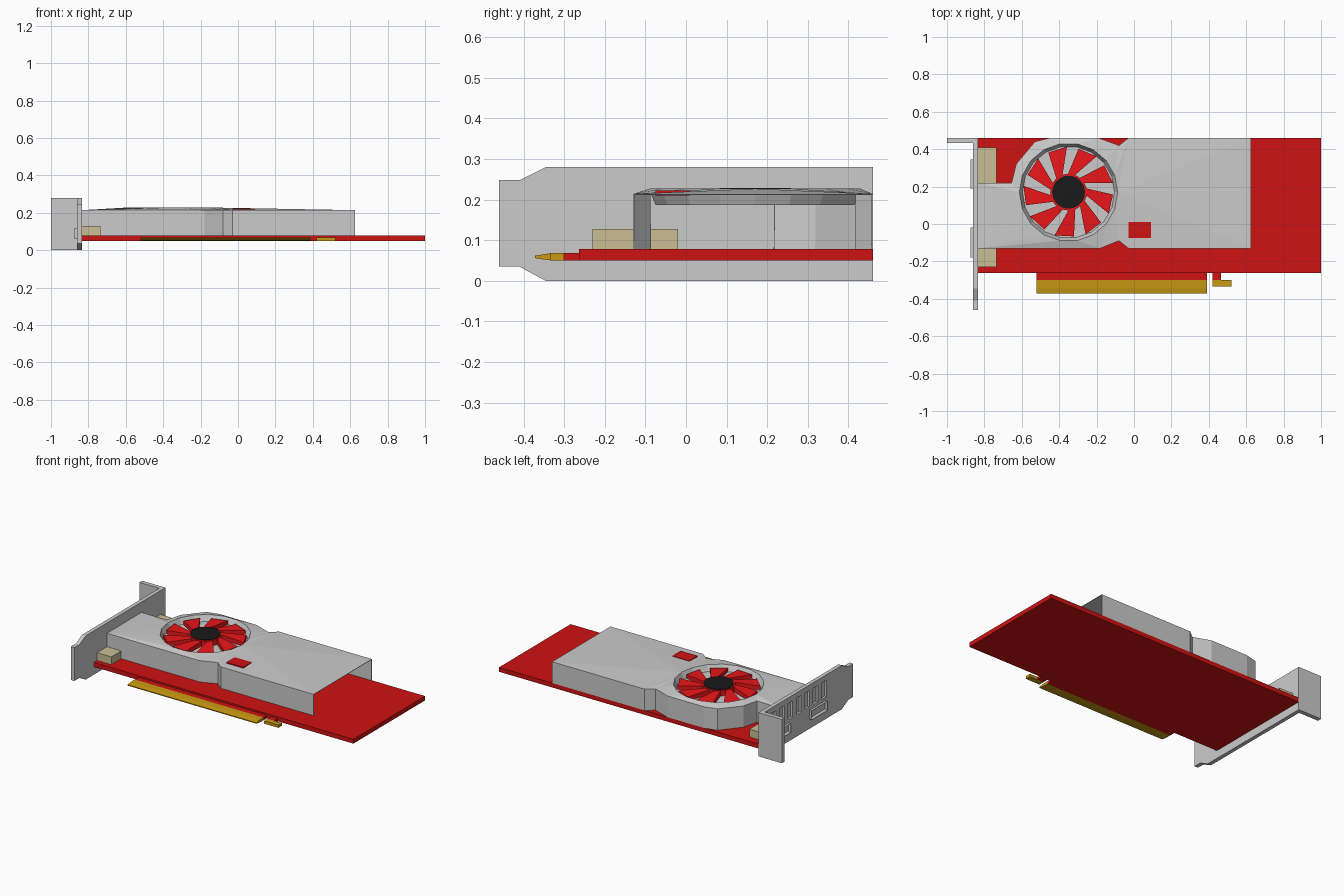
import bpy, bmesh, math
from mathutils import Vector

if "Cube" in bpy.data.objects:
    bpy.data.objects.remove(bpy.data.objects["Cube"])


def material(name, rgb):
    m = bpy.data.materials.new(name)
    m.diffuse_color = (*rgb, 1)
    m.use_nodes = True
    m.node_tree.nodes["Principled BSDF"].inputs["Base Color"].default_value = m.diffuse_color
    return m


RED = material("red", (0.62, 0.006, 0.006))
BRIGHT = material("bright_red", (0.82, 0.008, 0.01))
GOLD = material("gold", (0.58, 0.32, 0.006))
TAN = material("tan", (0.60, 0.52, 0.30))
BLACK = material("black", (0.01, 0.01, 0.01))


def finish(name, bm, mat=None):
    me = bpy.data.meshes.new(name)
    bm.to_mesh(me)
    bm.free()
    ob = bpy.data.objects.new(name, me)
    bpy.context.collection.objects.link(ob)
    if mat:
        me.materials.append(mat)
    return ob


def add_prism(bm, pts, lo, hi, axis="z"):
    """Extrude a 2D outline; axis z takes (x, y) points, axis x takes (y, z)."""
    def put(p, h):
        return (p[0], p[1], h) if axis == "z" else (h, p[0], p[1])
    a = [bm.verts.new(put(p, lo)) for p in pts]
    b = [bm.verts.new(put(p, hi)) for p in pts]
    faces = [bm.faces.new(a), bm.faces.new(b)]
    for i in range(len(pts)):
        j = (i + 1) % len(pts)
        faces.append(bm.faces.new((a[i], a[j], b[j], b[i])))
    bmesh.ops.recalc_face_normals(bm, faces=faces)
    return faces


def prism(name, pts, lo, hi, mat=None, axis="z"):
    bm = bmesh.new()
    add_prism(bm, pts, lo, hi, axis)
    return finish(name, bm, mat)


def rect(x0, x1, y0, y1):
    return [(x0, y0), (x1, y0), (x1, y1), (x0, y1)]


def circle(r, n):
    return [(FX + r * math.cos(math.tau * i / n), FY + r * math.sin(math.tau * i / n)) for i in range(n)]


FX, FY = -0.35, 0.17  # fan centre

# circuit board with the tabs that carry the contacts
prism("circuit_board", rect(-0.835, 1, -0.263, 0.46), 0.05, 0.078, RED)
prism("edge_tab", rect(-0.52, 0.39, -0.30, -0.262), 0.05, 0.068, RED)
prism("hook_tab", rect(0.42, 0.465, -0.30, -0.262), 0.05, 0.068, RED)

# gold contacts: bevelled strip and small retention hook
prism("edge_contacts", [(-0.30, 0.05), (-0.30, 0.068), (-0.34, 0.067), (-0.372, 0.062),
                        (-0.372, 0.056), (-0.34, 0.051)], -0.52, 0.39, GOLD, "x")
prism("retention_hook", rect(0.42, 0.52, -0.335, -0.30), 0.05, 0.068, GOLD)

# mounting bracket plate with recessed vent slots
bracket = prism("bracket_plate", [(-0.46, 0.035), (-0.41, 0.035), (-0.345, 0), (0.46, 0),
                                  (0.46, 0.28), (-0.345, 0.28), (-0.41, 0.248), (-0.46, 0.248)],
                -0.86, -0.835, axis="x")
bm = bmesh.new()
for i in range(7):
    y = 0.345 - 0.085 * i
    add_prism(bm, rect(y - 0.024, y + 0.024, 0.14, 0.245), -0.9, -0.846, "x")
cutter = finish("slot_cutter", bm)
cutter.hide_render = True
mod = bracket.modifiers.new("slots", "BOOLEAN")
mod.operation, mod.solver, mod.object = "DIFFERENCE", "EXACT", cutter
bpy.context.view_layer.objects.active = bracket
bpy.ops.object.modifier_apply(modifier=mod.name)
bpy.data.objects.remove(cutter)
prism("bracket_flange", rect(-1, -0.858, 0.433, 0.46), 0, 0.28)

# video ports: hollow frame outside the bracket, tan housing inside
for side, y0, y1, h0, h1 in (("left", 0.19, 0.345, 0.22, 0.41), ("right", -0.18, -0.02, -0.23, -0.02)):
    bm = bmesh.new()
    faces = add_prism(bm, rect(y0, y1, 0.06, 0.118), -0.875, -0.855, "x")
    front = faces[0]
    bmesh.ops.inset_region(bm, faces=[front], thickness=0.012)
    bmesh.ops.translate(bm, verts=front.verts[:], vec=(0.013, 0, 0))
    finish("port_frame_" + side, bm)
    prism("port_housing_" + side, rect(-0.835, -0.735, h0, h1), 0.076, 0.128, TAN)

# cooler shroud: thin shell, open at both ends, with a fan bowl sunk in the top
outline = [(-0.835, 0.22), (-0.655, 0.22), (-0.63, 0.32), (-0.53, 0.44), (-0.45, 0.46), (-0.19, 0.46),
           (-0.08, 0.42), (-0.03, 0.46), (0.625, 0.46), (0.625, -0.13), (-0.03, -0.13),
           (-0.08, -0.09), (-0.18, -0.13), (-0.835, -0.13)]
N = 18
bm = bmesh.new()


def ring(pts, z):
    return [bm.verts.new((*p, z)) for p in pts]


top, foot = ring(outline, 0.214), ring(outline, 0.077)
lip, floor = ring(circle(0.263, N), 0.227), ring(circle(0.246, N), 0.19)
edges = []
for loop in (top, lip):
    for i in range(len(loop)):
        edges.append(bm.edges.new((loop[i], loop[(i + 1) % len(loop)])))
bmesh.ops.triangle_fill(bm, use_beauty=True, use_dissolve=False, edges=edges, normal=(0, 0, 1))
for i in range(len(top)):
    j = (i + 1) % len(top)
    if i not in (8, 13):  # the two open ends
        bm.faces.new((top[i], top[j], foot[j], foot[i]))
for i in range(N):
    j = (i + 1) % N
    bm.faces.new((lip[i], lip[j], floor[j], floor[i]))
base = bm.faces.new(floor)
bmesh.ops.recalc_face_normals(bm, faces=bm.faces[:])
base.normal_update()
if base.normal.z < 0:
    bmesh.ops.reverse_faces(bm, faces=bm.faces[:])
bmesh.ops.delete(bm, geom=[v for v in bm.verts if not v.link_faces], context="VERTS")
shroud = finish("cooler_shroud", bm)
mod = shroud.modifiers.new("sheet", "SOLIDIFY")
mod.thickness, mod.offset = 0.004, -1

# fan: red hub with black cap and nine swept blades
prism("fan_hub", circle(0.098, 24), 0.19, 0.225, BRIGHT)
prism("fan_cap", circle(0.088, 24), 0.22, 0.229, BLACK)
bm = bmesh.new()
for k in range(9):
    base_angle = math.radians(40 * k + 12)
    pts = []
    for r, a in ((0.09, 20), (0.243, 0), (0.238, 25), (0.09, 42)):
        t = base_angle + math.radians(a)
        pts.append((FX + r * math.cos(t), FY + r * math.sin(t)))
    add_prism(bm, pts, 0.189, 0.222)
for v in bm.verts:  # blade tops fall away towards the tips
    r = (v.co - Vector((FX, FY, v.co.z))).length
    if v.co.z > 0.2 and r > 0.2:
        v.co.z -= 0.008
finish("fan_blades", bm, BRIGHT)

# red accent plate on the shroud
prism("accent_plate", rect(-0.03, 0.09, -0.075, 0.01), 0.21, 0.223, RED)
